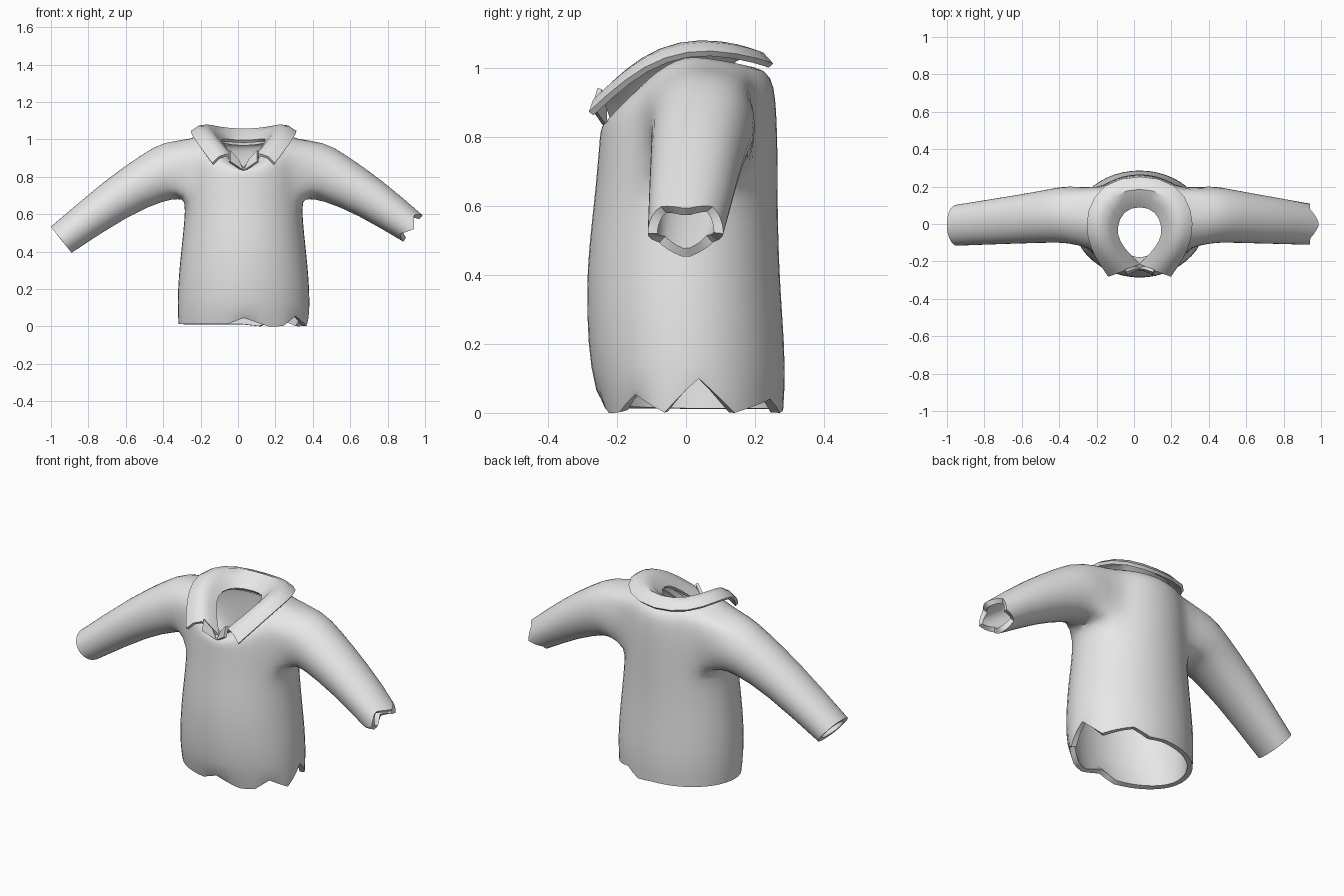
import bpy, bmesh, math
from mathutils import Vector

if "Cube" in bpy.data.objects:
    bpy.data.objects.remove(bpy.data.objects["Cube"])

CX = 0.03      # the torso sits slightly right of centre
SEG = 24

cloth = bpy.data.materials.new("grey cloth")
cloth.diffuse_color = (0.8, 0.8, 0.8, 1)
cloth.use_nodes = True
cloth.node_tree.nodes["Principled BSDF"].inputs["Base Color"].default_value = cloth.diffuse_color


def make_object(name, bm):
    mesh = bpy.data.meshes.new(name)
    bm.to_mesh(mesh)
    bm.free()
    mesh.materials.append(cloth)
    ob = bpy.data.objects.new(name, mesh)
    bpy.context.collection.objects.link(ob)
    bpy.context.view_layer.objects.active = ob
    for o in bpy.context.selected_objects:
        o.select_set(False)
    ob.select_set(True)
    return ob


def subdivide(ob):
    m = ob.modifiers.new("subsurf", 'SUBSURF')
    m.levels = m.render_levels = 1
    m.boundary_smooth = 'PRESERVE_CORNERS'
    bpy.ops.object.modifier_apply(modifier=m.name)


def thicken(ob, t, offset):
    m = ob.modifiers.new("thickness", 'SOLIDIFY')
    m.thickness, m.offset = t, offset
    bpy.ops.object.modifier_apply(modifier=m.name)
    bpy.ops.object.shade_smooth_by_angle(angle=math.radians(42))


# torso rings: z at side, front, back; half width; front depth; back depth
RINGS = [
    (0, 0, 0, .352, .245, .285),
    (.13, .13, .13, .358, .282, .292),
    (.28, .28, .28, .350, .290, .282),
    (.42, .42, .42, .335, .290, .273),
    (.56, .56, .56, .320, .275, .269),
    (.68, .66, .68, .313, .264, .268),
    (.76, .71, .76, .311, .260, .268),
    (.84, .75, .84, .306, .256, .266),
    (.92, .79, .91, .297, .253, .262),
    (1.0, .83, .975, .277, .249, .252),
    (1.045, .85, 1.01, .220, .225, .205),
    (1.02, .85, .995, .140, .180, .110),
]
R0, R1, J0, J1 = 5, 9, -2, 3     # armhole rows and columns

bm = bmesh.new()
grid = []
for zs, zf, zb, rx, yf, yb in RINGS:
    row = []
    for j in range(SEG):
        a = 2 * math.pi * j / SEG
        s = math.sin(a)
        z = zs + ((zb if s > 0 else zf) - zs) * abs(s) ** 1.5
        row.append(bm.verts.new((CX + rx * math.cos(a), s * (yb if s > 0 else yf), z)))
    grid.append(row)

armhole_cols = {j % SEG for j in range(J0, J1)} | {(11 - j) % SEG for j in range(J0, J1)}
for i in range(len(RINGS) - 1):
    for j in range(SEG):
        if R0 <= i < R1 and j in armhole_cols:
            continue
        k = (j + 1) % SEG
        bm.faces.new((grid[i][j], grid[i][k], grid[i + 1][k], grid[i + 1][j]))

# sleeves grow from the armholes: out, y, z, half height, half depth, across direction
loop = ([(R0, j) for j in range(J0, J1)] + [(r, J1) for r in range(R0, R1)]
        + [(R1, j) for j in range(J1, J0, -1)] + [(r, J0) for r in range(R1, R0, -1)])
SLEEVE = [(.39, .055, .835, .165, .157, (.25, .97)),
          (.475, .045, .80, .142, .147, (.45, .89)),
          (.67, .025, .695, .117, .132, (.55, .835))]
CUFFS = {1: (.91, .0, .52, .09, .113, (.59, .81)),
         -1: (.975, -.005, .463, .092, .113, (.62, .785))}
for side in (1, -1):
    prev = [grid[r][(j if side == 1 else 12 - j) % SEG] for r, j in loop]
    angles = [math.atan2((v.co.y - .05) / .15, (v.co.z - .84) / .16) for v in prev]
    for u, y, z, h, d, (pu, pz) in SLEEVE + [CUFFS[side]]:
        ring = [bm.verts.new((CX + side * (u + pu * h * math.cos(a)),
                              y + d * math.sin(a), z + pz * h * math.cos(a))) for a in angles]
        for k in range(len(ring)):
            n = (k + 1) % len(ring)
            f = (prev[k], prev[n], ring[n], ring[k])
            bm.faces.new(f if side == 1 else f[::-1])
        prev = ring
shirt = make_object("shirt_body", bm)
subdivide(shirt)

# torn hem and right cuff
HEM = [(-180, .012), (-105, .012), (-90, .045), (-67.5, 0), (-52.5, 0), (-37.5, .055), (-15, 0),
       (7.5, .10), (30, 0), (60, .04), (75, 0), (90, .01), (180, .012)]


def hem_height(deg):
    for (a, za), (b, zb) in zip(HEM, HEM[1:]):
        if a <= deg <= b:
            return za + (zb - za) * (deg - a) / (b - a)
    return 0


bm = bmesh.new()
bm.from_mesh(shirt.data)
cuff = CUFFS[1]
axis = Vector((.81, 0, -.59))
for v in bm.verts:
    if v.co.z < .1:
        y = v.co.y / (.285 if v.co.y > 0 else .25)
        h = hem_height(math.degrees(math.atan2(y, (v.co.x - CX) / .352)))
        v.co.z = h if v.is_boundary else max(v.co.z, h + .02)
    elif v.is_boundary and v.co.x > .8:
        across = (v.co - Vector((CX + cuff[0], 0, cuff[2]))).dot(Vector((.59, 0, .81)))
        t = math.atan2(v.co.y / cuff[4], across / cuff[3]) / (2 * math.pi) * 4
        v.co -= axis * .045 * abs(2 * (t - math.floor(t + .5)))
bm.to_mesh(shirt.data)
bm.free()
thicken(shirt, .028, -1)

# folded collar: columns from centre back to the front point (base, crest, outer edge)
COLLAR = [
    ((0, .105, .985), (0, .205, 1.068), (0, .262, 1.0)),
    ((.095, .075, .995), (.145, .170, 1.085), (.200, .215, 1.02)),
    ((.13, -.02, 1.0), (.215, .05, 1.105), (.280, .07, 1.05)),
    ((.115, -.09, .97), (.205, -.08, 1.08), (.280, -.06, 1.03)),
    ((.07, -.15, .91), (.155, -.18, 1.015), (.238, -.17, .965)),
    ((.005, -.215, .845), (.095, -.25, .945), (.165, -.275, .868)),
]
columns = [[(-u, y, z) for u, y, z in c] for c in COLLAR[:0:-1]] + COLLAR
bm = bmesh.new()
cols = [[bm.verts.new((CX + u, y, z)) for u, y, z in c] for c in columns]
for a, b in zip(cols, cols[1:]):
    for i in range(2):
        bm.faces.new((a[i], a[i + 1], b[i + 1], b[i]))
collar = make_object("collar", bm)
subdivide(collar)
thicken(collar, .018, 0)

# small front tabs of the collar stand, beside the neck opening
bm = bmesh.new()
TAB = [(.003, -.235, .832), (.075, -.268, .88), (.075, -.25, .94), (.03, -.235, .89)]
for side in (1, -1):
    vs = [bm.verts.new((CX + side * u, y, z)) for u, y, z in TAB]
    bm.faces.new(vs if side == 1 else vs[::-1])
tabs = make_object("collar_stand_tabs", bm)
thicken(tabs, .016, 0)
